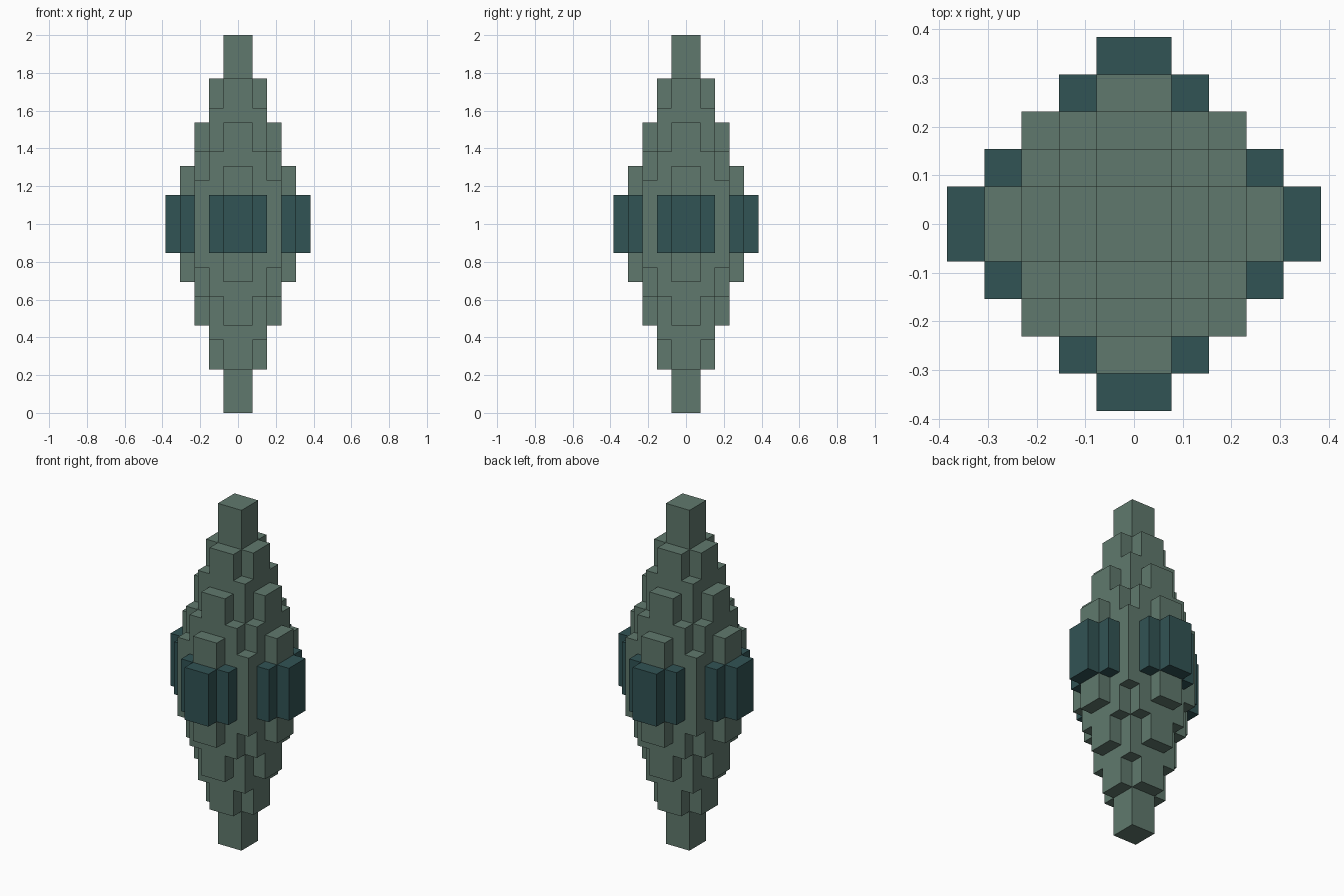
import bpy, bmesh

if "Cube" in bpy.data.objects:
    bpy.data.objects.remove(bpy.data.objects["Cube"])

U = 2 / 26          # edge of one block
MID = 1.0           # height of the symmetry plane

# Half-height (in blocks) of each column, by distance from the axis (larger, smaller)
BODY = {(0, 0): 13, (1, 0): 10, (1, 1): 8, (2, 0): 7,
        (2, 1): 5, (2, 2): 3, (3, 0): 4}
PADS = {(3, 1): 2, (4, 0): 2}


def height(table, i, j):
    """Half-height of the column in cell i, j (cells run -5..4)."""
    a, b = (n if n >= 0 else -1 - n for n in (i, j))
    return table.get((max(a, b), min(a, b)), 0)


def build(name, table, colour):
    """Closed stepped shell, without walls between touching columns."""
    bm = bmesh.new()

    def face(pts):
        bm.faces.new([bm.verts.new((x * U, y * U, MID + z * U)) for x, y, z in pts])

    for i in range(-5, 5):
        for j in range(-5, 5):
            h = height(table, i, j)
            if not h:
                continue
            c = [(i, j), (i + 1, j), (i + 1, j + 1), (i, j + 1)]
            # caps
            face([(x, y, h) for x, y in c])
            face([(x, y, -h) for x, y in reversed(c)])
            # exposed side walls
            for k, (di, dj) in enumerate([(0, -1), (1, 0), (0, 1), (-1, 0)]):
                n = height(table, i + di, j + dj)
                p, q = c[k], c[(k + 1) % 4]
                spans = [(-h, h)] if n == 0 else [(-h, -n), (n, h)] if n < h else []
                for lo, hi in spans:
                    face([(*p, lo), (*q, lo), (*q, hi), (*p, hi)])
    bmesh.ops.remove_doubles(bm, verts=bm.verts, dist=1e-4)
    mesh = bpy.data.meshes.new(name)
    bm.to_mesh(mesh)
    bm.free()
    mat = bpy.data.materials.new(name + "_colour")
    mat.diffuse_color = colour
    mat.use_nodes = True
    mat.node_tree.nodes["Principled BSDF"].inputs["Base Color"].default_value = mat.diffuse_color
    mesh.materials.append(mat)
    bpy.context.collection.objects.link(bpy.data.objects.new(name, mesh))


# Stepped double-pointed crystal
build("crystal_body", BODY, (0.117, 0.191, 0.153, 1))
# Dark blocks around the waist
build("waist_blocks", PADS, (0.031, 0.087, 0.089, 1))
